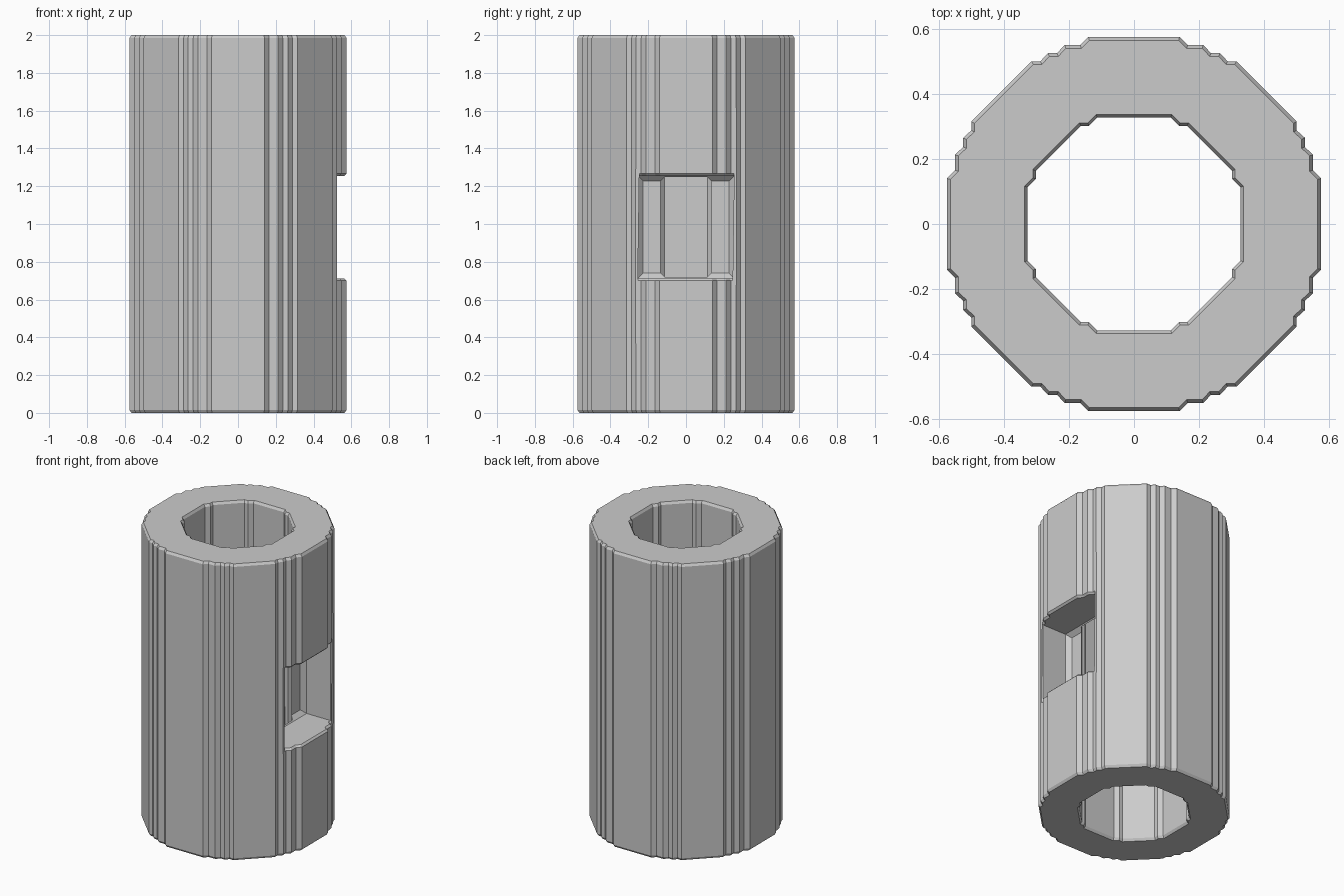
import bpy
import bmesh
from mathutils import Vector

cube = bpy.data.objects.get("Cube")
if cube:
    bpy.data.objects.remove(cube, do_unlink=True)

grey = bpy.data.materials.new("plain_grey")
grey.use_nodes = True
grey.diffuse_color = (0.6, 0.6, 0.6, 1)
grey.node_tree.nodes["Principled BSDF"].inputs["Base Color"].default_value = (0.6, 0.6, 0.6, 1)


def full_loop(octant):
    """Mirror one octant of a profile (listed from the y axis to the diagonal) all round."""
    quarter = octant + [(y, x) for x, y in reversed(octant)]
    half = quarter + [(x, -y) for x, y in reversed(quarter)]
    return half + [(-x, y) for x, y in reversed(half)]


def make_object(name, bm):
    bmesh.ops.recalc_face_normals(bm, faces=bm.faces)
    mesh = bpy.data.meshes.new(name)
    bm.to_mesh(mesh)
    bm.free()
    mesh.materials.append(grey)
    obj = bpy.data.objects.new(name, mesh)
    bpy.context.collection.objects.link(obj)
    return obj


def prism(name, loop, levels):
    """Closed prism through (height, scale) levels."""
    bm = bmesh.new()
    rings = [[bm.verts.new((x * s, y * s, z)) for x, y in loop] for z, s in levels]
    n = len(loop)
    for a, b in zip(rings, rings[1:]):
        for i in range(n):
            bm.faces.new((a[i], a[(i + 1) % n], b[(i + 1) % n], b[i]))
    bm.faces.new(rings[0])
    bm.faces.new(rings[-1])
    return make_object(name, bm)


def cut(target, cutter):
    mod = target.modifiers.new("cut", "BOOLEAN")
    mod.operation = "DIFFERENCE"
    mod.solver = "EXACT"
    mod.object = cutter
    bpy.context.view_layer.objects.active = target
    bpy.ops.object.modifier_apply(modifier=mod.name)
    bpy.data.objects.remove(cutter, do_unlink=True)


# Sleeve with stepped corners and chamfered rims
outer = full_loop([(0.14, 0.575), (0.165, 0.55), (0.213, 0.55), (0.237, 0.525),
                   (0.265, 0.525), (0.288, 0.5), (0.315, 0.5)])
sleeve = prism("sleeve", outer, [(0, 0.982), (0.016, 1), (1.984, 1), (2, 0.982)])

# Bore, flared at both ends
inner = full_loop([(0.113, 0.327), (0.138, 0.302), (0.163, 0.302)])
bore = prism("bore_cutter", inner, [(-0.016, 1.06), (0.016, 1), (1.984, 1), (2.016, 1.06)])
cut(sleeve, bore)

# Side pocket with a chamfered floor, opening into the bore
low, high = Vector((0.306, -0.255, 0.712)), Vector((0.75, 0.255, 1.255))
bm = bmesh.new()
bmesh.ops.create_cube(bm, size=1)
for v in bm.verts:
    v.co = (low + high) / 2 + v.co * (high - low)
floor_edges = [e for e in bm.edges if all(v.co.x < 0.4 for v in e.verts)]
bmesh.ops.bevel(bm, geom=floor_edges, offset=0.028, segments=1, affect="EDGES")
cut(sleeve, make_object("pocket_cutter", bm))

# Chamfer the outer lip of the pocket
bm = bmesh.new()
bm.from_mesh(sleeve.data)
lip = [e for e in bm.edges if len(e.link_faces) == 2 and e.calc_face_angle() > 1
       and all(v.co.x > 0.48 and abs(v.co.y) < 0.27 and 0.6 < v.co.z < 1.4 for v in e.verts)]
bmesh.ops.bevel(bm, geom=lip, offset=0.012, segments=1, affect="EDGES", clamp_overlap=True)
bm.to_mesh(sleeve.data)
bm.free()
sleeve.data.shade_flat()
